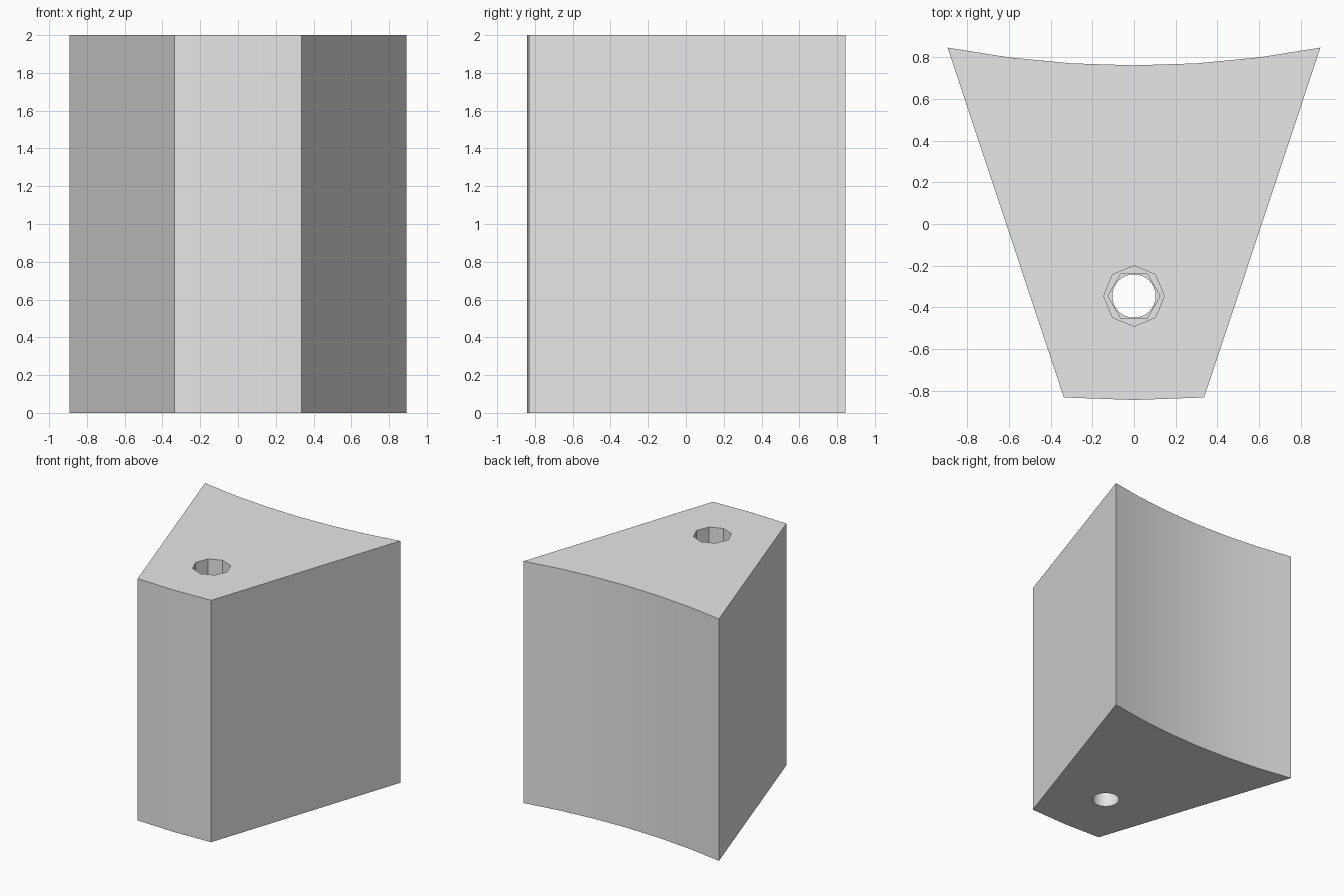
import bpy
import math

default = bpy.data.objects.get("Cube")
if default:
    bpy.data.objects.remove(default, do_unlink=True)

HEIGHT = 2.0
BORE_Y = -0.345

grey = bpy.data.materials.new("light grey")
grey.use_nodes = True
colour = (0.8, 0.8, 0.8, 1.0)
grey.diffuse_color = colour
grey.node_tree.nodes["Principled BSDF"].inputs["Base Color"].default_value = colour


def arc(half_width, y_mid, sagitta, segments):
    """Shallow arc from left to right, lowest in the middle."""
    radius = (half_width ** 2 + sagitta ** 2) / (2 * sagitta)
    sweep = math.asin(half_width / radius)
    angles = [sweep * (2 * i / segments - 1) for i in range(segments + 1)]
    return [(radius * math.sin(a), y_mid + radius * (1 - math.cos(a))) for a in angles]


def polygon(radius, sides):
    steps = [math.tau * i / sides for i in range(sides)]
    return [(radius * math.cos(a), BORE_Y + radius * math.sin(a)) for a in steps]


def prism(name, outline, bottom, top):
    """Upright prism from a counter-clockwise outline."""
    n = len(outline)
    verts = [(x, y, z) for z in (bottom, top) for x, y in outline]
    faces = [list(range(n))[::-1], list(range(n, 2 * n))]
    faces += [(i, (i + 1) % n, n + (i + 1) % n, n + i) for i in range(n)]
    mesh = bpy.data.meshes.new(name)
    mesh.from_pydata(verts, [], faces)
    mesh.materials.append(grey)
    obj = bpy.data.objects.new(name, mesh)
    bpy.context.collection.objects.link(obj)
    return obj


# Wedge block: bulged front, hollowed back, straight tapering sides
front = arc(0.336, -0.843, 0.012, 2)
back = arc(0.893, 0.76, 0.085, 6)
block = prism("wedge_block", front + back[::-1], 0, HEIGHT)

# Stepped bore: octagonal mouth, hexagonal seat, round through hole
cutters = [
    prism("round_hole_cutter", polygon(0.104, 32), -0.1, HEIGHT + 0.1),
    prism("hex_seat_cutter", polygon(0.125, 6), 1.0, HEIGHT + 0.2),
    prism("octagon_mouth_cutter", polygon(0.145, 8), 1.5, HEIGHT + 0.3),
]
bpy.context.view_layer.objects.active = block
for cutter in cutters:
    cutter.hide_render = True
    cut = block.modifiers.new(cutter.name, "BOOLEAN")
    cut.operation = "DIFFERENCE"
    cut.solver = "EXACT"
    cut.object = cutter
    bpy.ops.object.modifier_apply(modifier=cut.name)
    bpy.data.objects.remove(cutter, do_unlink=True)

# Smooth curved walls, crisp corners
bpy.ops.object.select_all(action="DESELECT")
block.select_set(True)
bpy.ops.object.shade_smooth_by_angle(angle=math.radians(30))
